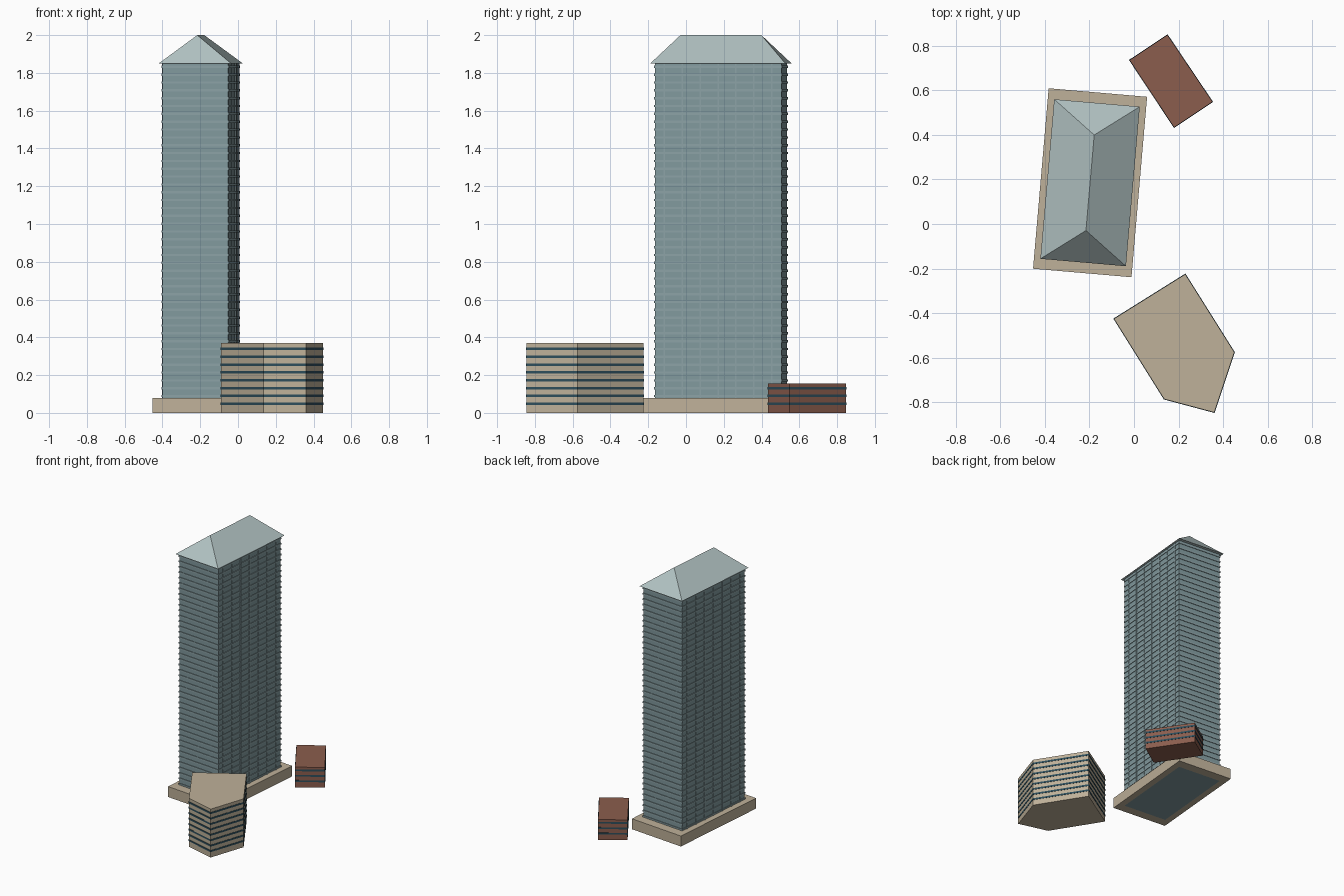
import bpy, bmesh, math
from mathutils import Vector, Matrix

if "Cube" in bpy.data.objects:
    bpy.data.objects.remove(bpy.data.objects["Cube"])


def material(name, rgb):
    m = bpy.data.materials.new(name)
    m.diffuse_color = (*rgb, 1)
    m.use_nodes = True
    m.node_tree.nodes["Principled BSDF"].inputs["Base Color"].default_value = m.diffuse_color
    return m


GLASS = material("glass", (0.22, 0.32, 0.34))
TRIM = material("pale_trim", (0.26, 0.36, 0.38))
ROOF = material("pale_roof", (0.45, 0.55, 0.55))
STONE = material("stone", (0.52, 0.44, 0.32))
BRICK = material("brick", (0.26, 0.11, 0.075))
WINDOW = material("window", (0.026, 0.075, 0.105))


def finish(name, bm, mat):
    bmesh.ops.recalc_face_normals(bm, faces=bm.faces)
    me = bpy.data.meshes.new(name)
    bm.to_mesh(me)
    bm.free()
    me.materials.append(mat)
    ob = bpy.data.objects.new(name, me)
    bpy.context.collection.objects.link(ob)
    return ob


def loop(bm, pts, z):
    return [bm.verts.new((p[0], p[1], z)) for p in pts]


def bridge(bm, a, b):
    n = len(a)
    for i in range(n):
        j = (i + 1) % n
        bm.faces.new((a[i], a[j], b[j], b[i]))


def prism(bm, pts, z0, z1):
    a, b = loop(bm, pts, z0), loop(bm, pts, z1)
    bridge(bm, a, b)
    bm.faces.new(a)
    bm.faces.new(b)


def ring(bm, outer, inner, z0, z1):
    loops = [loop(bm, outer, z0), loop(bm, outer, z1),
             loop(bm, inner, z1), loop(bm, inner, z0)]
    for i in range(4):
        bridge(bm, loops[i], loops[(i + 1) % 4])


def offset(pts, d):
    """Grow a counter-clockwise convex outline by d."""
    out = []
    for i, p in enumerate(pts):
        p = Vector(p)
        e1 = (p - Vector(pts[i - 1])).normalized()
        e2 = (Vector(pts[(i + 1) % len(pts)]) - p).normalized()
        n1, n2 = Vector((e1.y, -e1.x)), Vector((e2.y, -e2.x))
        out.append(p + (n1 + n2) * d / (1 + n1.dot(n2)))
    return out


def rect(w, l, cx=0, cy=0):
    return [(cx + sx * w / 2, cy + sy * l / 2)
            for sx, sy in ((-1, -1), (1, -1), (1, 1), (-1, 1))]


# Tower parts are made square, then turned into place
PLACE = Matrix.Translation((-0.197, 0.185, 0)) @ Matrix.Rotation(math.radians(-4.95), 4, 'Z')
W, L, EAVE = 0.35, 0.672, 1.85
body = rect(W, L)

bm = bmesh.new()
prism(bm, body, 0, EAVE)
tower = finish("tower", bm, GLASS)

bm = bmesh.new()
ring(bm, rect(0.443, 0.812), body, 0, 0.08)
podium = finish("podium", bm, STONE)

# Thin floor ledges around the tower
FLOOR = 0.0415
bm = bmesh.new()
for i in range(2, 45):
    z = i * FLOOR
    if z + 0.012 < EAVE:
        ring(bm, offset(body, 0.004), body, z, z + 0.012)
ledges = finish("floor_ledges", bm, TRIM)

# Upright mullions on the two long sides
bm = bmesh.new()
for side in (-1, 1):
    for k in range(-3, 4):
        prism(bm, rect(0.010, 0.008, side * W / 2, k * 0.095), 0.08, EAVE)
mullions = finish("mullions", bm, TRIM)

# Hipped roof
bm = bmesh.new()
e = loop(bm, rect(0.385, 0.718), EAVE)
r = loop(bm, [(0, -0.215), (0, 0.215)], 2.0)
for f in ((e[0], e[1], r[0]), (e[1], e[2], r[1], r[0]),
          (e[2], e[3], r[1]), (e[3], e[0], r[0], r[1]), e[::-1]):
    bm.faces.new(f)
roof = finish("hipped_roof", bm, ROOF)

for ob in (tower, podium, ledges, mullions, roof):
    ob.matrix_world = PLACE


# Low neighbours with window strips
def neighbour(name, pts, height, floors, mat):
    bm = bmesh.new()
    prism(bm, pts, 0, height)
    finish(name, bm, mat)
    bm = bmesh.new()
    for i in range(floors):
        z = 0.042 + i * FLOOR
        ring(bm, offset(pts, 0.002), pts, z, z + 0.013)
    finish(name + "_windows", bm, WINDOW)


neighbour("stone_block", [(-0.09, -0.425), (0.135, -0.785), (0.36, -0.845),
                          (0.45, -0.575), (0.23, -0.225)], 0.37, 8, STONE)
neighbour("brick_block", [(-0.02, 0.735), (0.18, 0.433), (0.352, 0.548),
                          (0.15, 0.848)], 0.155, 3, BRICK)
